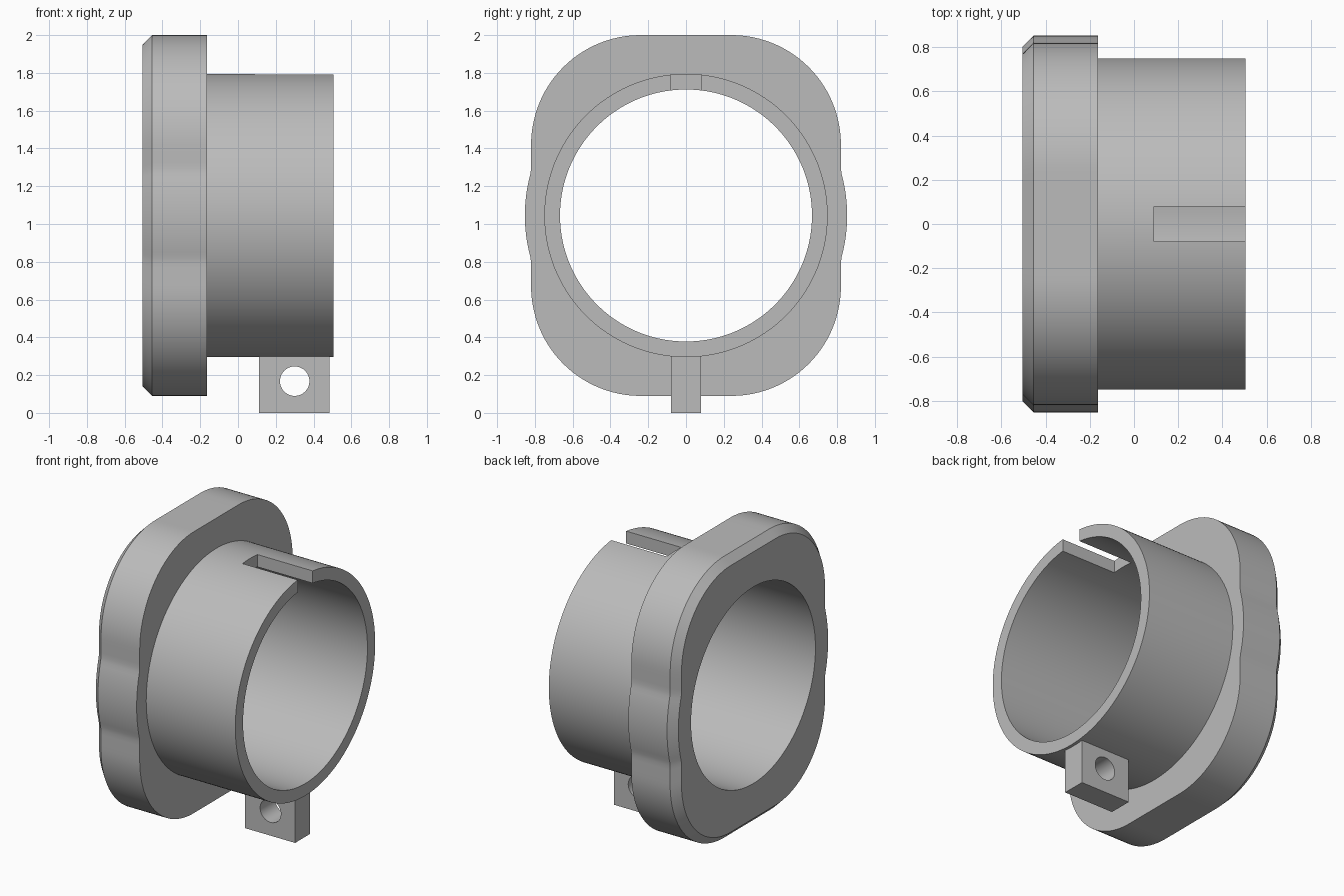
import bpy, bmesh
from math import pi, sin, cos, sqrt, radians

if "Cube" in bpy.data.objects:
    bpy.data.objects.remove(bpy.data.objects["Cube"])

SEGMENTS = 192
AXIS_Z = 1.045
OUTER, INNER = 0.75, 0.667
BACK, FRONT, SHOULDER = -0.505, 0.505, -0.164
CHAMFER = 0.05

grey = bpy.data.materials.new("plain grey")
grey.use_nodes = True
colour = (0.5, 0.5, 0.5, 1)
grey.diffuse_color = colour
grey.node_tree.nodes["Principled BSDF"].inputs["Base Color"].default_value = colour


def circle(radius):
    return lambda a: radius


def flange_outline(inset):
    """Distance to a rounded rectangle joined with a disc that bulges its sides."""
    w, h, r, disc = 0.82 - inset, 0.955 - inset, 0.58 - inset, 0.853 - inset
    cy, cz = w - r, h - r

    def distance(a):
        c, s = abs(cos(a)), abs(sin(a))
        if c * cz >= s * w:
            d = w / c
        elif s * cy >= c * h:
            d = h / s
        else:
            along = c * cy + s * cz
            d = along + sqrt(along ** 2 - cy ** 2 - cz ** 2 + r ** 2)
        return max(d, disc)
    return distance


def make_object(name, bm):
    bmesh.ops.recalc_face_normals(bm, faces=bm.faces)
    mesh = bpy.data.meshes.new(name)
    bm.to_mesh(mesh)
    bm.free()
    mesh.materials.append(grey)
    obj = bpy.data.objects.new(name, mesh)
    bpy.context.collection.objects.link(obj)
    return obj


def loft(name, sections):
    """Closed ring of sections, each an x position and a radius rule."""
    bm = bmesh.new()
    rings = []
    for x, rule in sections:
        angles = [2 * pi * i / SEGMENTS for i in range(SEGMENTS)]
        rings.append([bm.verts.new((x, rule(a) * cos(a), AXIS_Z + rule(a) * sin(a)))
                      for a in angles])
    for k, ring in enumerate(rings):
        after = rings[(k + 1) % len(rings)]
        for i in range(SEGMENTS):
            j = (i + 1) % SEGMENTS
            bm.faces.new((ring[i], ring[j], after[j], after[i]))
    return make_object(name, bm)


def box(name, low, high):
    bm = bmesh.new()
    bmesh.ops.create_cube(bm, size=1)
    for v in bm.verts:
        v.co = [(a + b) / 2 + c * (b - a) for a, b, c in zip(low, high, v.co)]
    return make_object(name, bm)


def combine(target, tool, operation):
    mod = target.modifiers.new(operation.lower(), 'BOOLEAN')
    mod.operation, mod.object, mod.solver = operation, tool, 'EXACT'
    bpy.context.view_layer.objects.active = target
    bpy.ops.object.modifier_apply(modifier=mod.name)
    bpy.data.objects.remove(tool)


# Flange with a chamfered back rim, stepping in to the open barrel
body = loft("flanged_barrel", [
    (BACK, circle(INNER)),
    (BACK, flange_outline(CHAMFER)),
    (BACK + CHAMFER, flange_outline(0)),
    (SHOULDER, flange_outline(0)),
    (SHOULDER, circle(OUTER)),
    (FRONT, circle(OUTER)),
    (FRONT, circle(INNER)),
])

# Key slot through the top of the barrel wall
combine(body, box("slot_cutter", (0.09, -0.08, 1.6), (0.7, 0.08, 1.9)), 'DIFFERENCE')

# Lug under the barrel with a round cross hole
lug = box("lug", (0.11, -0.08, 0), (0.485, 0.08, 0.34))
bpy.ops.mesh.primitive_cylinder_add(vertices=48, radius=0.078, depth=0.5,
                                    location=(0.3, 0, 0.168), rotation=(pi / 2, 0, 0))
combine(lug, bpy.context.object, 'DIFFERENCE')
combine(body, lug, 'UNION')

# Smooth curves, crisp edges
bpy.ops.object.select_all(action='DESELECT')
body.select_set(True)
bpy.context.view_layer.objects.active = body
bpy.ops.object.shade_smooth_by_angle(angle=radians(30))
